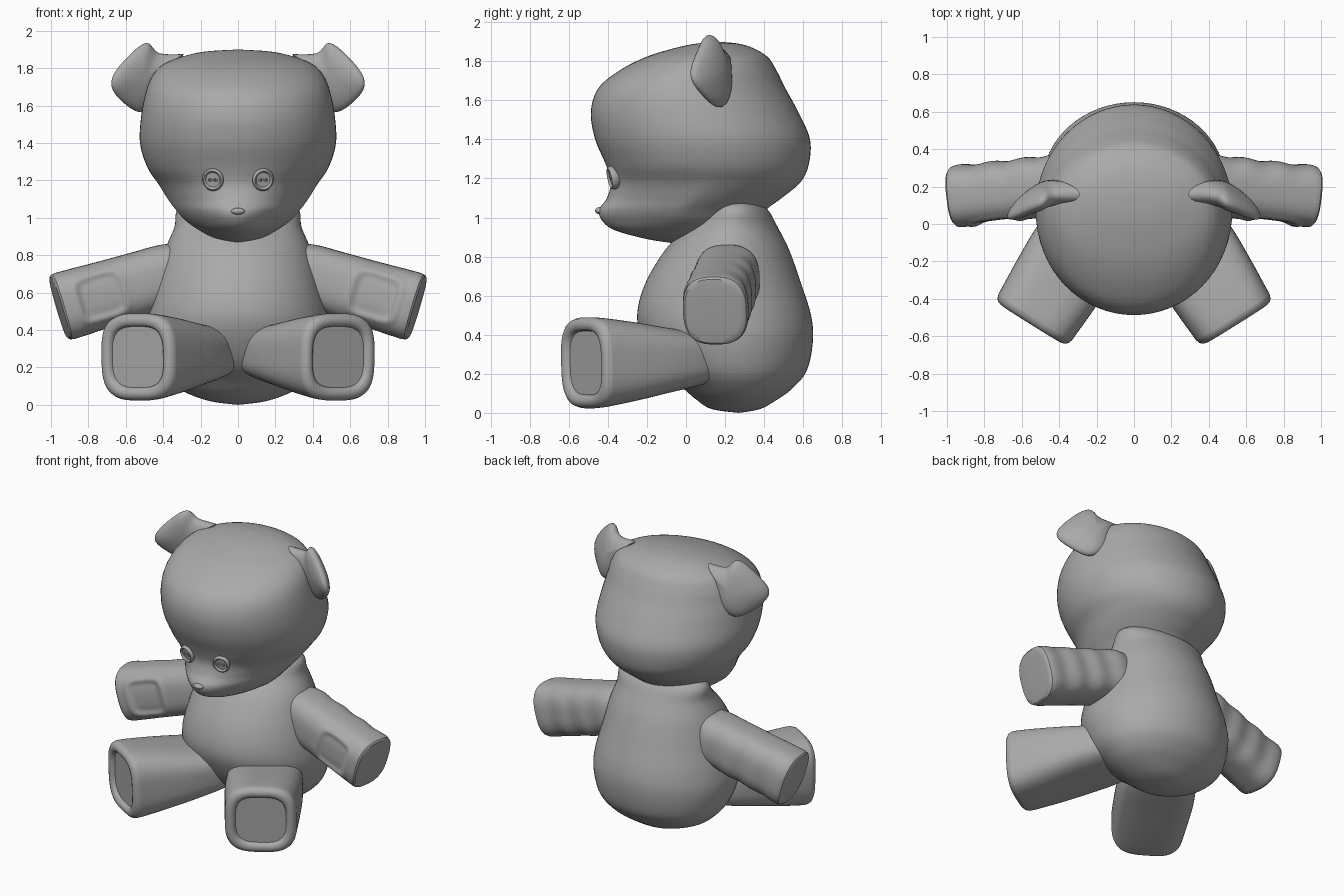
import bpy, bmesh, math
from mathutils import Vector

if "Cube" in bpy.data.objects:
    bpy.data.objects.remove(bpy.data.objects["Cube"])

plush = bpy.data.materials.new("soft_grey")
plush.diffuse_color = (0.40, 0.40, 0.40, 1)
plush.use_nodes = True
plush.node_tree.nodes["Principled BSDF"].inputs["Base Color"].default_value = plush.diffuse_color


def finish(name, bm, mirror=False, angle=40):
    bmesh.ops.remove_doubles(bm, verts=bm.verts, dist=1e-4)
    bmesh.ops.recalc_face_normals(bm, faces=bm.faces)
    me = bpy.data.meshes.new(name)
    bm.to_mesh(me)
    bm.free()
    me.materials.append(plush)
    me.shade_smooth()
    me.set_sharp_from_angle(angle=math.radians(angle))
    ob = bpy.data.objects.new(name, me)
    bpy.context.collection.objects.link(ob)
    if mirror:
        ob.modifiers.new("Mirror", 'MIRROR').use_mirror_merge = False
    return ob


def loft(bm, rings):
    rows = [[bm.verts.new(p) for p in r] for r in rings]
    n = len(rows[0])
    for a, b in zip(rows, rows[1:]):
        for i in range(n):
            j = (i + 1) % n
            bm.faces.new((a[i], a[j], b[j], b[i]))
    bm.faces.new(rows[0])
    bm.faces.new(rows[-1])


def spline(keys, steps):
    """Catmull-Rom through rows of numbers."""
    out = []
    for i in range(len(keys) - 1):
        p = [keys[max(0, min(len(keys) - 1, i + k))] for k in (-1, 0, 1, 2)]
        for s in range(steps):
            t = s / steps
            out.append([0.5 * (2 * b + (c - a) * t + (2 * a - 5 * b + 4 * c - d) * t * t
                               + (3 * b - a - 3 * c + d) * t ** 3) for a, b, c, d in zip(*p)])
    return out + [list(keys[-1])]


def power(v, n):
    return math.copysign(abs(v) ** (2 / n), v)


def turns(n):
    return [2 * math.pi * i / n for i in range(n)]


def trunk(name, keys):
    """Stack of ovals; row = z, front y, back y, half width, front taper."""
    rings = []
    for z, yf, yb, w, k in spline(keys, 6):
        w = max(w, 0)
        rings.append([Vector((w * math.cos(a) * (1 - k * max(0, -math.sin(a))),
                              (yf + yb) / 2 + (yb - yf) / 2 * math.sin(a), z)) for a in turns(64)])
    bm = bmesh.new()
    loft(bm, rings)
    return finish(name, bm, angle=60)


def limb(name, root, end, keys, cap, n, shape=None):
    """Rounded-square tube; row = position along axis, half width, half height."""
    root, end = Vector(root), Vector(end)
    d = (end - root).normalized()
    u = d.cross(Vector((0, 0, 1))).normalized()
    v = u.cross(d)
    rings = []
    for t, w, h in spline(keys, 8) + cap:
        ring = []
        for a in turns(72):
            x, y = w * power(math.cos(a), n), h * power(math.sin(a), n)
            if shape:
                x, y = shape(t, x, y)
            ring.append(root.lerp(end, t) + u * x + v * y)
        rings.append(ring)
    bm = bmesh.new()
    loft(bm, rings)
    return finish(name, bm, mirror=True, angle=35)


# Torso
trunk("body", [
    (0.0, .27, .27, 0, 0), (.02, .13, .38, .15, 0), (.07, .05, .47, .29, 0),
    (.13, -.02, .55, .38, 0), (.22, -.13, .62, .45, 0), (.37, -.22, .65, .49, 0),
    (.5, -.25, .64, .48, 0), (.66, -.21, .59, .44, 0), (.83, -.11, .53, .39, 0),
    (.95, 0, .47, .34, 0), (1.05, .08, .41, .32, 0), (1.12, .15, .3, .2, 0)])

# Head with pointed muzzle
trunk("head", [
    (.868, -.06, .06, .02, .1), (.89, -.20, .20, .12, .1), (.935, -.365, .32, .21, .2),
    (.985, -.43, .37, .28, .3), (1.04, -.445, .41, .33, .3), (1.1, -.405, .49, .375, .2),
    (1.18, -.385, .585, .425, .08), (1.27, -.41, .628, .485, 0), (1.4, -.465, .635, .524, 0),
    (1.54, -.487, .575, .518, 0), (1.66, -.45, .51, .496, 0), (1.75, -.345, .465, .463, 0),
    (1.82, -.21, .42, .40, 0), (1.867, -.06, .345, .28, 0), (1.89, .05, .27, .165, 0),
    (1.9, .17, .17, 0, 0)])


# Arms with a pressed square paw patch on the front side
def paw_patch(t, x, y):
    if x > 0.05:
        r = ((abs(t - .66) / .17) ** 5 + (abs(y) / .10) ** 5) ** .2
        x -= .014 * max(0, min(1, (1.12 - r) / .22))
        x += .006 * max(0, 1 - abs(r - 1.25) / .2)
    elif x < -.05:
        x -= .005 * math.sin(t * 22)
    return x, y


limb("arms", (.35, .215, .70), (.955, .145, .52),
     [(-.2, .13, .12), (0, .16, .165), (.3, .163, .172), (.5, .163, .175),
      (.66, .163, .178), (.83, .165, .182), (.95, .165, .184)],
     [(.985, .162, .18), (1, .152, .17), (1.004, .13, .15), (1.008, .06, .07)], 2.7, paw_patch)

# Legs with a raised rim and a recessed sole pad
limb("legs", (.216, .0, .275), (.545, -.525, .255),
     [(-.2, .19, .11), (0, .235, .14), (.3, .25, .172), (.6, .245, .205),
      (.85, .236, .228), (.95, .232, .233)],
     [(.985, .224, .226), (1.005, .21, .212), (1.012, .195, .197), (1.006, .178, .178),
      (.99, .168, .168), (.965, .163, .163), (.965, .05, .05)], 3.2)

# Ears: curved cushions from an outline
outline = spline([(.29, 1.875), (.42, 1.88), (.49, 1.935), (.59, 1.86), (.672, 1.75),
                  (.655, 1.66), (.53, 1.565), (.42, 1.62), (.35, 1.75), (.29, 1.875)], 5)[:-1]
rings = []
for i in range(1, 16):
    phi = math.pi * i / 16 - math.pi / 2
    ring = []
    for x, z in outline:
        px = .50 + (x - .50) * math.cos(phi)
        pz = 1.75 + (z - 1.75) * math.cos(phi)
        mid = .18 - 1.0 * max(0, px - .38) ** 1.6 - .17 * (pz - 1.75)
        ring.append(Vector((px, mid + .07 * math.sin(phi), pz)))
    rings.append(ring)
bm = bmesh.new()
loft(bm, rings)
finish("ears", bm, mirror=True, angle=60)

# Button eyes: turned disc with rim, two holes and a stitch
center = Vector((.133, -.372, 1.205))
axis = Vector((.22, -1, -.22)).normalized()
side = Vector((0, 0, 1)).cross(axis).normalized()
up = axis.cross(side)


def disc(profile, off=0.0, n=32):
    return [[center + axis * d + side * (off + r * math.cos(a)) + up * (r * 1.05 * math.sin(a))
             for a in turns(n)] for r, d in profile]


bm = bmesh.new()
loft(bm, disc([(.045, -.03), (.057, -.005), (.058, .008), (.054, .018), (.048, .021),
               (.043, .018), (.038, .01), (.005, .01)]))
for off in (-.015, .015):
    loft(bm, disc([(.011, .008), (.011, .013), (.008, .014), (.006, .011), (.001, .011)], off, 14))
finish("button_eyes", bm, mirror=True, angle=50)
bm = bmesh.new()
loft(bm, [[center + side * s + axis * (.012 + .004 * math.cos(a)) + up * (.004 * math.sin(a))
           for a in turns(10)] for s in (-.017, .017)])
finish("eye_stitches", bm, mirror=True)

# Nose
bm = bmesh.new()
bmesh.ops.create_uvsphere(bm, u_segments=24, v_segments=14, radius=1)
bmesh.ops.scale(bm, vec=(.037, .022, .018), verts=bm.verts)
bmesh.ops.translate(bm, vec=(0, -.443, 1.035), verts=bm.verts)
finish("nose", bm)
